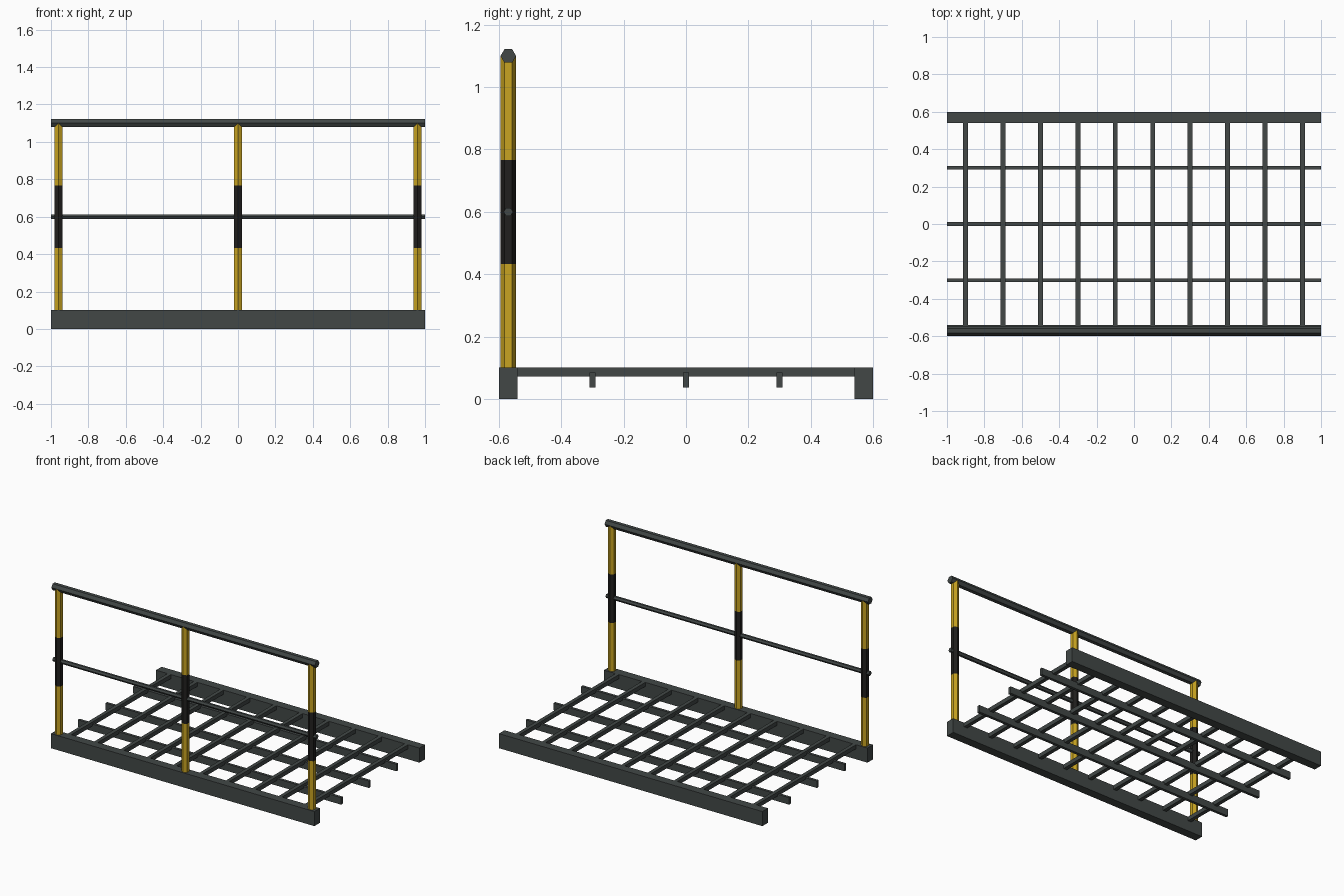
import bpy, bmesh
from math import radians
from mathutils import Matrix

cube = bpy.data.objects.get("Cube")
if cube:
    bpy.data.objects.remove(cube, do_unlink=True)


def material(name, rgb):
    m = bpy.data.materials.new(name)
    m.use_nodes = True
    color = (*rgb, 1)
    m.diffuse_color = color
    m.node_tree.nodes["Principled BSDF"].inputs["Base Color"].default_value = color
    return m


steel = material("dark_steel", (0.054, 0.064, 0.062))
yellow = material("safety_yellow", (0.58, 0.37, 0.015))
black = material("band_black", (0.015, 0.014, 0.013))


def finish(name, bm, *mats):
    mesh = bpy.data.meshes.new(name)
    bm.to_mesh(mesh)
    bm.free()
    for m in mats:
        mesh.materials.append(m)
    obj = bpy.data.objects.new(name, mesh)
    bpy.context.collection.objects.link(obj)
    return obj


def box(name, center, size):
    bm = bmesh.new()
    bmesh.ops.create_cube(bm, matrix=Matrix.Translation(center) @ Matrix.Diagonal((*size, 1)))
    finish(name, bm, steel)


def hex_prism(radius, length, center, rotation):
    bm = bmesh.new()
    bmesh.ops.create_cone(bm, cap_ends=True, segments=6, radius1=radius, radius2=radius,
                          depth=length, matrix=Matrix.Translation(center) @ rotation)
    # Put two corners on the y axis, across the walkway
    reach = max(abs(v.co.y - center[1]) for v in bm.verts)
    if reach < radius * 0.95:
        axis = rotation.to_3x3().col[2]
        bmesh.ops.rotate(bm, verts=bm.verts, cent=center,
                         matrix=Matrix.Rotation(radians(30), 3, axis))
    return bm


RAIL_Y = -0.57

# Floor frame: two long edge beams
for side, y in (("front", RAIL_Y), ("back", -RAIL_Y)):
    box(side + "_edge_beam", (0, y, 0.05), (2, 0.06, 0.1))

# Floor grid: cross bars over long bearer bars
for i in range(10):
    box(f"cross_bar_{i + 1}", (-0.9 + 0.2 * i, 0, 0.086), (0.026, 1.08, 0.028))
for i in (-1, 0, 1):
    box(f"bearer_bar_{i + 2}", (0, 0.3 * i, 0.06), (2, 0.019, 0.048))

# Posts with a black middle third
low, high = 0.1 + 1 / 3, 0.1 + 2 / 3
for name, x in (("right", -0.96), ("middle", 0), ("left", 0.96)):
    bm = hex_prism(0.025, 1, (x, RAIL_Y, 0.6), Matrix.Identity(4))
    for z in (low, high):
        bmesh.ops.bisect_plane(bm, geom=bm.verts[:] + bm.edges[:] + bm.faces[:],
                               plane_co=(0, 0, z), plane_no=(0, 0, 1))
    for f in bm.faces:
        f.material_index = int(low < f.calc_center_median().z < high)
    finish(name + "_post", bm, yellow, black)

# Handrail and mid rail
along_x = Matrix.Rotation(radians(90), 4, "Y")
for name, radius, z in (("handrail", 0.025, 1.1), ("mid_rail", 0.015, 0.6)):
    finish(name, hex_prism(radius, 2, (0, RAIL_Y, z), along_x), steel)
